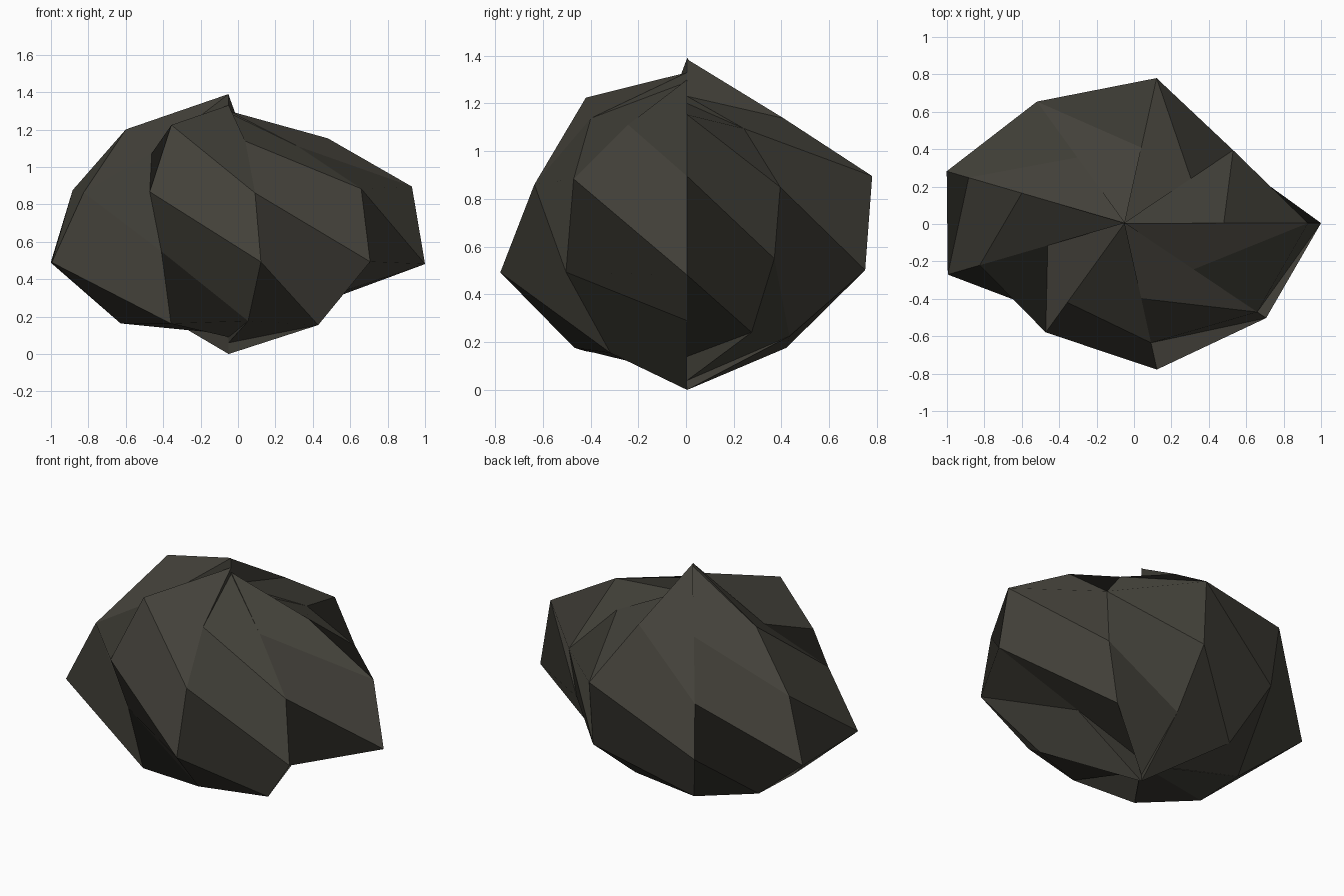
import bpy, bmesh, math

if "Cube" in bpy.data.objects:
    bpy.data.objects.remove(bpy.data.objects["Cube"])

# Faceted boulder: a 9-sided, 5-band sphere stretched in x and squashed in z,
# each point pushed in or out along its own ray from the centre.
SIDES = 9
CX, CY, CZ = -0.05, 0.005, 0.695
STRETCH_X, SQUASH_Z = 1.25, 0.785

# horizontal radius of each ring, one value per side, top ring first
RINGS = [
    [.424, .37, .41, .405, .468, .35, .49, .41, .385],
    [.784, .606, .787, .75, .71, .66, .675, .65, .74],
    [.84, .568, .757, .706, .81, .805, .575, .795, .79],
    [.375, .42, .435, .48, .486, .492, .493, .48, .50],
]
# each side has its own height at the two poles
TOP = [1.20, 1.23, 1.385, 1.37, 1.39, 1.33, 1.33, 1.29, 1.30]
BOTTOM = [0, .14, .04, 0, .11, .106, .11, .09, .06]

rock_grey = bpy.data.materials.new("dark warm grey")
rock_grey.diffuse_color = (0.055, 0.052, 0.041, 1)
rock_grey.use_nodes = True
rock_grey.node_tree.nodes["Principled BSDF"].inputs["Base Color"].default_value = rock_grey.diffuse_color


def ring_point(ring, side):
    rho = RINGS[ring][side]
    a = math.tau * side / SIDES
    tilt = math.pi * (ring + 1) / 5
    return (CX + STRETCH_X * rho * math.cos(a),
            CY + rho * math.sin(a),
            CZ + SQUASH_Z * rho / math.tan(tilt))


bm = bmesh.new()
cols = []
for k in range(SIDES):
    pts = [(CX, CY, TOP[k])] + [ring_point(i, k) for i in range(4)] + [(CX, CY, BOTTOM[k])]
    cols.append([bm.verts.new(p) for p in pts])

# slanted facets spiralling round the rock, closed by slivers at the poles
for k in range(SIDES):
    a, b = cols[k], cols[(k + 1) % SIDES]
    for i in range(4):
        bm.faces.new((a[i + 1], b[i + 2], b[i + 1], a[i]))
    bm.faces.new((a[0], b[1], b[0]))
    bm.faces.new((a[4], a[5], b[5]))

mesh = bpy.data.meshes.new("boulder")
bm.to_mesh(mesh)
bm.free()
mesh.materials.append(rock_grey)
boulder = bpy.data.objects.new("boulder", mesh)
bpy.context.collection.objects.link(boulder)
